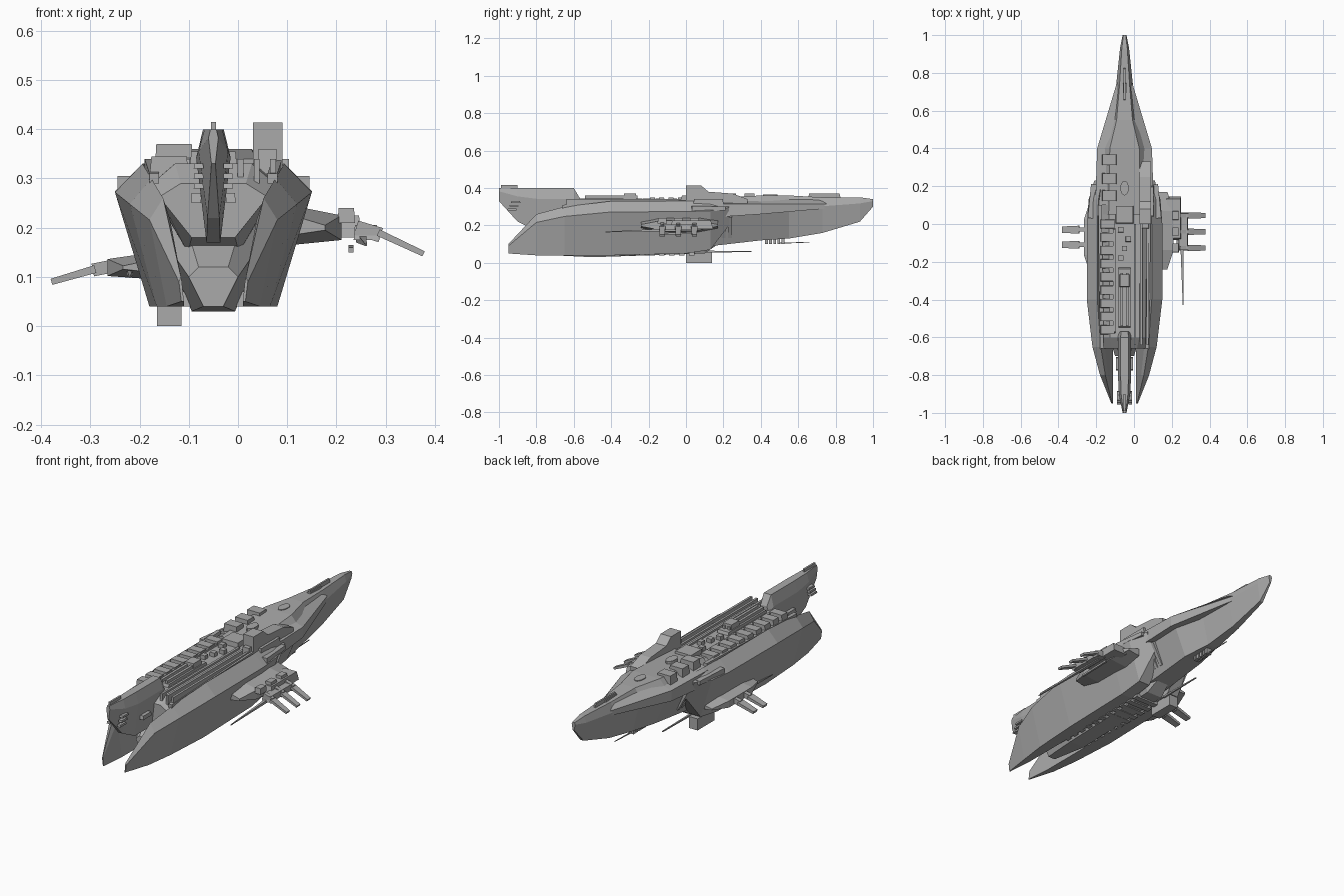
import bpy, bmesh, math
from mathutils import Vector

default_cube = bpy.data.objects.get("Cube")
if default_cube:
    bpy.data.objects.remove(default_cube, do_unlink=True)

CENTRE = -.05  # hull centreline
DECK = .33     # main deck height
FLOOR = .04    # underside of the pods

hull_grey = bpy.data.materials.new("hull grey")
hull_grey.use_nodes = True
hull_grey.diffuse_color = (.4, .4, .4, 1)
shader = hull_grey.node_tree.nodes["Principled BSDF"]
shader.inputs["Base Color"].default_value = hull_grey.diffuse_color


def loft(name, outlines):
    """Skin a series of closed outlines and cap both ends."""
    bm = bmesh.new()
    rings = [[bm.verts.new(point) for point in outline] for outline in outlines]
    count = len(rings[0])
    for ring, following in zip(rings, rings[1:]):
        for i in range(count):
            j = (i + 1) % count
            bm.faces.new((ring[i], ring[j], following[j], following[i]))
    bm.faces.new(rings[0])
    bm.faces.new(rings[-1])
    bmesh.ops.recalc_face_normals(bm, faces=bm.faces)
    mesh = bpy.data.meshes.new(name)
    bm.to_mesh(mesh)
    bm.free()
    mesh.materials.append(hull_grey)
    part = bpy.data.objects.new(name, mesh)
    bpy.context.collection.objects.link(part)


def hull(name, stations):
    """Faceted keel-shaped body; each station is y, half width, bottom, top."""
    outlines = []
    for y, half, bottom, top in stations:
        shoulder = bottom + (top - bottom) * .75
        side = [(half * .6, top), (half, shoulder), (half * .4, bottom)]
        outlines.append([(CENTRE + u, y, z) for u, z in side] +
                        [(CENTRE - u, y, z) for u, z in reversed(side)])
    loft(name, outlines)


def pod(name, sign, stations):
    """Outward-leaning armour pod; each station is y, flare, bottom, top."""
    foot = .06
    outlines = []
    for y, flare, bottom, top in stations:
        lean, rise = flare - foot, top - bottom
        section = [(1, .8), (.6, 1), (.4, .8), (0, 0), (.5, 0)]
        outlines.append([(CENTRE + sign * (foot + lean * u), y, bottom + rise * v)
                         for u, v in section])
    loft(name, outlines)


def bar(name, start, end, width, height, tip=1):
    """Beam between two points, narrowing by the tip factor."""
    start, end = Vector(start), Vector(end)
    across = (end - start).cross(Vector((0, 0, 1))).normalized() * width / 2
    upward = across.cross(end - start).normalized() * height / 2
    loft(name, [[point + (across * a + upward * b) * scale
                 for a, b in ((-1, -1), (1, -1), (1, 1), (-1, 1))]
                for point, scale in ((start, 1), (end, tip))])


def block(name, x, y, width, length, bottom, top, taper=.9):
    """Upright block centred on x and y with a slightly narrower top."""
    loft(name, [[(x + width * scale * a / 2, y + length * scale * b / 2, z)
                 for a, b in ((-1, -1), (1, -1), (1, 1), (-1, 1))]
                for z, scale in ((bottom, 1), (top, taper))])


def sponson(name, root, reach, bottom, top, back, front):
    """Side housing with cut-back ends."""
    slope = (front - back) / 4
    thin = (top - bottom) / 4
    tip = (root + reach * 2) / 3
    outlines = []
    for y, x, inset in ((back, tip, thin), (back + slope, reach, 0),
                        (front - slope, reach, 0), (front, tip, thin)):
        low, high = bottom + inset, top - inset
        outlines.append([(root, y, low), (x, y, low + thin / 2),
                         (x, y, high - thin), (root, y, high)])
    loft(name, outlines)


# Bow, deck, belly and stern fin share one faceted section
hull("forward_hull", [
    (1, .01, .3, .34), (.93, .024, .22, .35), (.73, .045, .16, .35),
    (.55, .07, .13, .36), (.4, .13, .12, .36), (.05, .14, .08, .34)])
hull("central_deck", [(.1, .14, .15, DECK), (-.6, .13, .15, DECK), (-.66, .11, .18, .29)])
hull("belly", [(.2, .07, .12, .24), (.1, .11, .05, .24), (-.5, .11, .03, .24), (-.7, .05, .04, .12)])
hull("stern_fin", [
    (-1, .01, .33, .4), (-.9, .03, .22, .4), (-.8, .035, .17, .4),
    (-.6, .035, .17, .4), (-.57, .03, .2, .35)])

# Paired side pods, strakes and their fittings
for side, sign in (("left", 1), ("right", -1)):
    def out(distance):
        return CENTRE + sign * distance

    pod(side + "_pod", sign, [
        (-.95, .07, .05, .1), (-.8, .13, FLOOR, .26), (-.65, .17, FLOOR, .3),
        (-.4, .2, FLOOR, DECK), (0, .2, .05, DECK), (.13, .19, .07, DECK), (.23, .16, .2, .32)])
    loft(side + "_strake", [
        [(out(edge / 2), y, .34), (out(edge), y, .315), (out(edge), y, low), (out(edge / 2), y, low)]
        for y, edge, low in ((.75, .04, .29), (.4, .145, .26), (.1, .155, .24))])
    for i in range(4):
        y = .13 + i * .035
        bar(side + "_machinery_rib", (out(.06), y, .14), (out(.12), y, .25), .02, .03)
    bar(side + "_shoulder_plate", (out(.17), .03, .29), (out(.16), .21, .29), .05, .03, .7)
    bar(side + "_pod_rail", (out(.12), -.66, .3), (out(.13), .1, DECK), .02, .02)
    for i in range(3):
        block(side + "_fin_vent", out(.03), -.93 + i * .01, .02, .05, .28 + i * .02, .29 + i * .02)
    block(side + "_fin_block", out(.035), -.74, .02, .07, .25, .27)
bar("fin_spine", (CENTRE, -.99, .405), (CENTRE, -.9, .405), .01, .02)

# Offset bridge tower
profile = [(0, .3), (0, .414), (.08, .414), (.12, .38), (.25, .37), (.33, .34), (.33, .3)]
loft("bridge_tower", [[(x, y, z) for y, z in profile] for x in (.03, .09)])
block("tower_side_block", .09, .12, .03, .17, .29, .34)
block("tower_front_block", .06, 0, .04, .05, .31, .36)

# Deck ribs on the right, channel rails on the left
for i in range(9):
    block("deck_rib", CENTRE - .09, -.56 + i * .07, .08, .05, .3, .345)
block("rib_spine", CENTRE - .055, -.3, .014, .6, .3, .34)
for i in range(3):
    block("channel_rail", CENTRE + .055 + i * .033, -.32, .012, .64, .29, .34, 1)

# Centreline deck guns and fittings
block("gun_bed", CENTRE, -.39, .07, .34, .3, .345)
for shift in (-.015, .015):
    block("deck_gun", CENTRE + shift, -.4, .014, .28, DECK, .36, 1)
block("gun_mount", CENTRE, -.3, .055, .07, DECK, .37)
for i in range(5):
    block("deck_fitting", CENTRE - .02 + .02 * (i % 3), -.18 + i * .05, .03, .03, .3, .35)
block("deck_step", CENTRE, .05, .1, .1, .3, .355)

# Hatches, round covers and bow slot
for y in (.15, .24, .34):
    block("deck_hatch", CENTRE - .08, y, .08, .06, .3, .37)
for y in (.19, .45):
    turns = [i * math.tau / 16 for i in range(16)]
    loft("round_cover", [[(CENTRE + math.cos(a) / 45, y + math.sin(a) / 26, z) for a in turns]
                         for z in (.34, .364)])
block("bow_slot", CENTRE, .74, .01, .18, DECK, .37)
block("bow_slot_base", CENTRE, .7, .02, .1, DECK, .36)

# Keel ribs and underside fittings
for i in range(11):
    block("keel_rib", CENTRE, -.5 + i * .053, .14, .03, FLOOR, .07)
block("keel_box", CENTRE - .09, .07, .05, .14, 0, .06, 1)
bar("keel_antenna", (-.11, .1, .06), (-.11, .35, .06), .01, .01, .5)
for i in range(5):
    block("chin_fitting", CENTRE, .43 + i * .022, .03, .015, .1, .15, 1)
bar("chin_antenna", (CENTRE, .5, .105), (CENTRE, .66, .11), .006, .006, .5)

# Left sponson with three sensor blades and a trailing spike
sponson("left_sponson", .11, .21, .165, .245, -.24, .17)
block("sponson_arm", .21, .03, .08, .23, .18, .225)
block("sponson_joint", .26, -.04, .05, .2, .175, .205)
bar("trailing_spike", (.25, .03, .18), (.26, -.43, .165), .02, .02, .2)
bar("sponson_probe", (.23, .06, .16), (.23, -.12, .155), .01, .01)
for i in range(3):
    y = .045 - i * .086
    bar("left_blade", (.285, y, .19), (.377, y, .147), .034, .014, .8)
    bar("left_blade_hinge", (.24, y, .2), (.29, y, .185), .02, .03)
    block("sponson_block", .22, y, .035, .05, .21, .24)

# Lower right sponson with two blades
sponson("right_sponson", -.17, -.265, .095, .15, -.26, .12)
bar("right_probe", (-.22, -.2, .11), (-.22, -.4, .1), .012, .012, .3)
for y in (-.03, -.11):
    bar("right_blade", (-.29, y, .116), (-.379, y, .09), .042, .016, .8)
    bar("right_blade_hinge", (-.255, y, .122), (-.295, y, .114), .022, .026)
